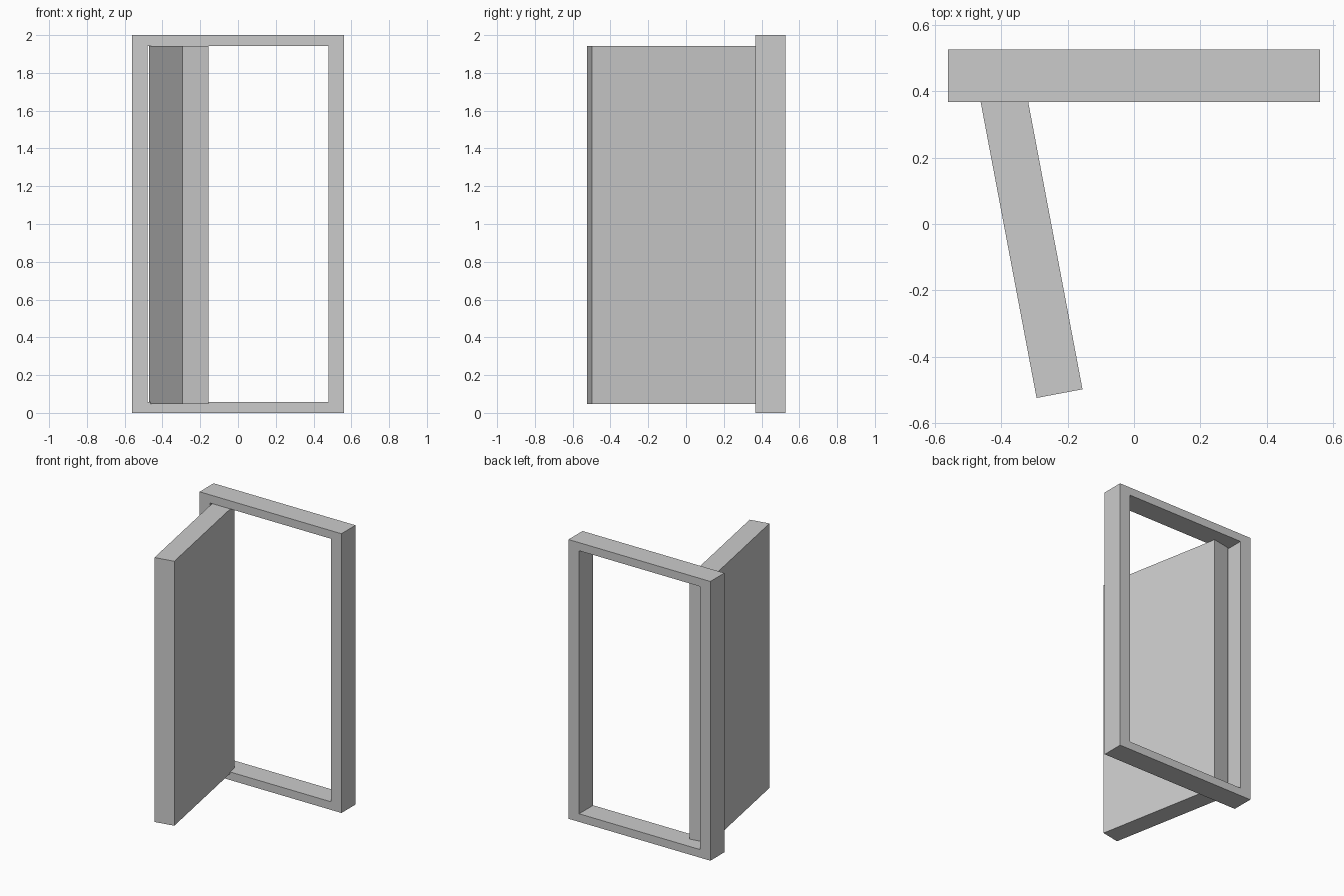
import bpy, bmesh
from math import radians
from mathutils import Matrix, Vector

cube = bpy.data.objects.get("Cube")
if cube:
    bpy.data.objects.remove(cube, do_unlink=True)

# Single plain grey
grey = bpy.data.materials.new("plain_grey")
grey.use_nodes = True
colour = (0.6, 0.6, 0.6, 1)
grey.diffuse_color = colour
grey.node_tree.nodes["Principled BSDF"].inputs["Base Color"].default_value = colour


def finish(bm, name):
    bmesh.ops.recalc_face_normals(bm, faces=bm.faces[:])
    mesh = bpy.data.meshes.new(name)
    bm.to_mesh(mesh)
    bm.free()
    mesh.materials.append(grey)
    obj = bpy.data.objects.new(name, mesh)
    bpy.context.collection.objects.link(obj)
    return obj


def rectangle(bm, half_width, bottom, top, y):
    corners = [(-1, bottom), (1, bottom), (1, top), (-1, top)]
    return [bm.verts.new((s * half_width, y, z)) for s, z in corners]


HEIGHT, BORDER = 2.0, 0.058
FRONT, BACK = 0.368, 0.527

# Door frame: a rectangular ring extruded backwards
bm = bmesh.new()
outer = rectangle(bm, 0.562, 0, HEIGHT, FRONT)
inner = rectangle(bm, 0.478, BORDER, HEIGHT - BORDER, FRONT)
for i in range(4):
    j = (i + 1) % 4
    bm.faces.new((outer[i], outer[j], inner[j], inner[i]))
ring = bmesh.ops.extrude_face_region(bm, geom=bm.faces[:])
moved = [v for v in ring["geom"] if isinstance(v, bmesh.types.BMVert)]
bmesh.ops.translate(bm, verts=moved, vec=(0, BACK - FRONT, 0))
finish(bm, "door_frame")

# Open door: a slab swung out, with its origin at the free outer corner
width, thick, bottom, top = 0.95, 0.141, 0.048, HEIGHT - BORDER
bm = bmesh.new()
bmesh.ops.create_cube(bm, size=1)
bmesh.ops.scale(bm, vec=(thick, width, top - bottom), verts=bm.verts)
bmesh.ops.translate(bm, vec=Vector((thick, width, top - bottom)) / 2, verts=bm.verts)
door = finish(bm, "door")
door.matrix_world = Matrix.Translation((-0.294, -0.525, bottom)) @ Matrix.Rotation(radians(10.7), 4, "Z")
